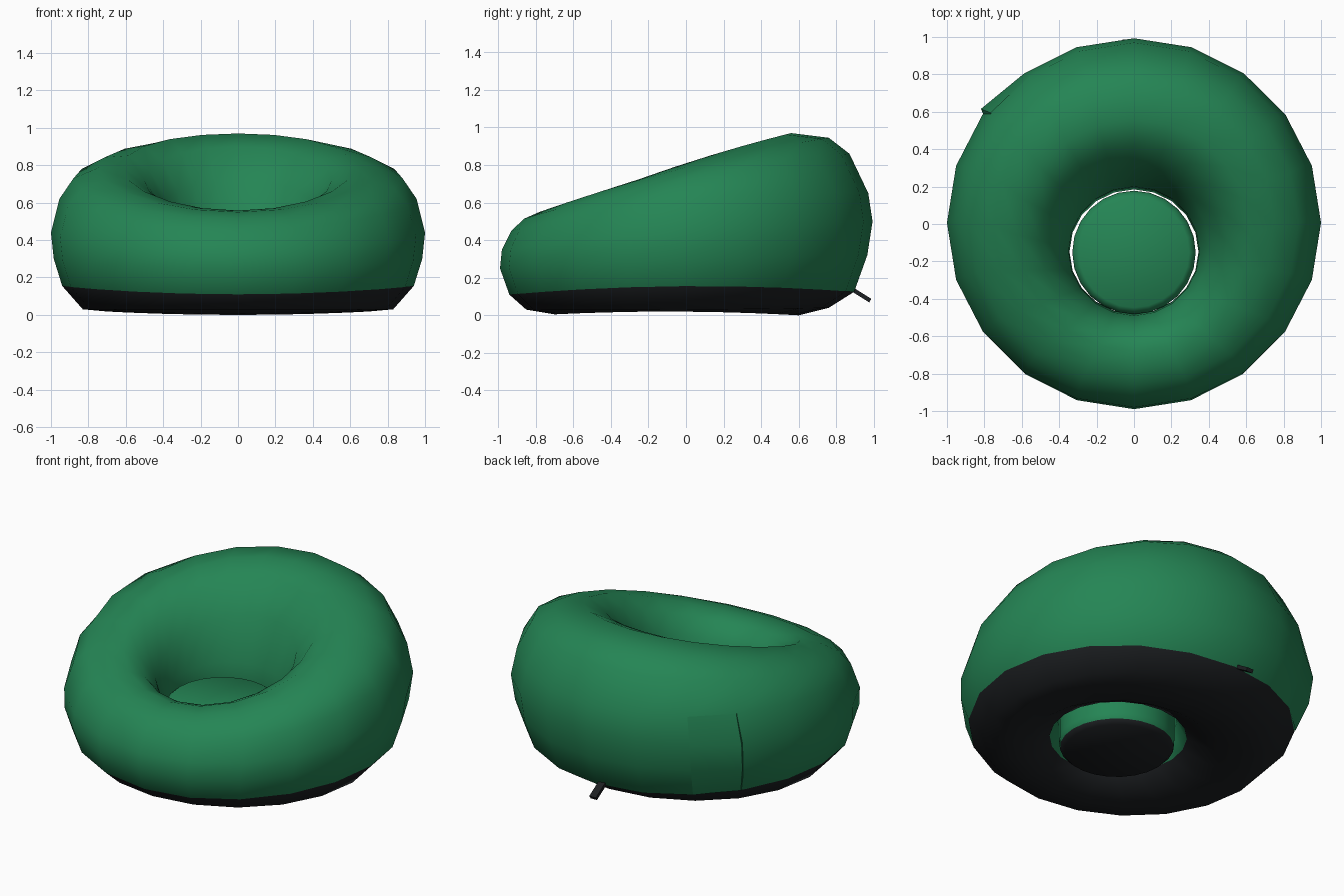
import bpy, bmesh, math
from mathutils import Vector

default = bpy.data.objects.get("Cube")
if default:
    bpy.data.objects.remove(default, do_unlink=True)


def make_material(name, colour):
    mat = bpy.data.materials.new(name)
    mat.use_nodes = True
    mat.diffuse_color = colour
    bsdf = next(n for n in mat.node_tree.nodes if n.type == 'BSDF_PRINCIPLED')
    bsdf.inputs["Base Color"].default_value = colour
    bsdf.inputs["Roughness"].default_value = 0.8
    return mat


green = make_material("green fabric", (0.018, 0.235, 0.09, 1))
black = make_material("black base fabric", (0.012, 0.014, 0.016, 1))


def finish(name, bm, materials, sharp_angle):
    bmesh.ops.recalc_face_normals(bm, faces=bm.faces)
    mesh = bpy.data.meshes.new(name)
    bm.to_mesh(mesh)
    bm.free()
    obj = bpy.data.objects.new(name, mesh)
    bpy.context.collection.objects.link(obj)
    for mat in materials:
        mesh.materials.append(mat)
    bpy.ops.object.select_all(action='DESELECT')
    obj.select_set(True)
    bpy.context.view_layer.objects.active = obj
    bpy.ops.object.shade_smooth_by_angle(angle=math.radians(sharp_angle))
    return obj


# Cushion cross-section: radius and height at the front, the side and the back
PROFILE = [
    (.7, .005, .72, .02, .6, 0),
    (.85, .03, .83, .03, .76, .04),
    (.94, .11, .94, .155, .895, .125),
    (.99, .25, .985, .3, .965, .32),
    (.98, .35, 1, .44, .993, .5),
    (.93, .45, .955, .62, .97, .65),
    (.86, .515, .88, .73, .87, .86),
    (.78, .55, .75, .785, .76, .945),
    (.68, .558, .62, .79, .56, .97),
    (.6, .53, .5, .72, .42, .9),
    (.53, .45, .4, .58, .29, .72),
    (.49, .33, .35, .4, .2, .45),
    (.48, .2, .345, .22, .185, .25),
    (.52, .1, .4, .12, .24, .13),
    (.6, .03, .55, .04, .4, .04),
]
BASE_BANDS = (0, 1, 13, 14)
SEGMENTS = 20


def cushion_point(row, angle, swell=0.0):
    """Point on an off-centre ellipse whose height tilts from front to back."""
    front_r, front_z, side_r, side_z, back_r, back_z = row
    c, s = math.cos(angle), math.sin(angle)
    middle = (back_r - front_r) / 2
    depth = (back_r + front_r) / 2
    tilt = (back_z - front_z) / 2
    bulge = (back_z + front_z) / 2 - side_z
    return Vector(((side_r + swell) * c,
                   middle + (depth + swell) * s,
                   side_z + tilt * s + bulge * s * s))


# Ring cushion with a black base
bm = bmesh.new()
loops = []
for row in PROFILE:
    loops.append([bm.verts.new(cushion_point(row, math.tau * i / SEGMENTS))
                  for i in range(SEGMENTS)])
for band, lower in enumerate(loops):
    upper = loops[(band + 1) % len(loops)]
    for i in range(SEGMENTS):
        j = (i + 1) % SEGMENTS
        face = bm.faces.new((lower[i], lower[j], upper[j], upper[i]))
        face.material_index = 1 if band in BASE_BANDS else 0
finish("ring_cushion", bm, (green, black), 80)

# Overlapping cloth fold at the back right
bm = bmesh.new()
seam, tail = math.radians(143), math.radians(126)
strips = []
for row, swell in zip(PROFILE[2:6], (.006, .025, .025, .004)):
    strips.append([bm.verts.new(cushion_point(row, seam + .03, -.03)),
                   bm.verts.new(cushion_point(row, seam, swell)),
                   bm.verts.new(cushion_point(row, tail, 0))])
for lower, upper in zip(strips, strips[1:]):
    for k in range(2):
        bm.faces.new((lower[k], lower[k + 1], upper[k + 1], upper[k]))
finish("seam_fold", bm, (green,), 40)

# Round pad filling the middle
bm = bmesh.new()
PAD = [(.3, .035), (.325, .06), (.33, .1), (.33, .32), (.32, .355), (.295, .375)]
rings = []
for radius, height in PAD:
    rings.append([bm.verts.new((radius * math.cos(math.tau * i / 24),
                                radius * math.sin(math.tau * i / 24) - .152,
                                height)) for i in range(24)])
for band, (lower, upper) in enumerate(zip(rings, rings[1:])):
    for i in range(24):
        j = (i + 1) % 24
        face = bm.faces.new((lower[i], lower[j], upper[j], upper[i]))
        face.material_index = 1 if band == 0 else 0
bm.faces.new(rings[0]).material_index = 1
bm.faces.new(rings[-1])
finish("centre_pad", bm, (green, black), 50)

# Small pull tab sticking out of the back of the base
bm = bmesh.new()
bmesh.ops.create_cube(bm, size=1)
bmesh.ops.scale(bm, vec=(.045, .12, .022), verts=bm.verts)
tab = finish("pull_tab", bm, (black,), 30)
tab.location = (-.04, .93, .11)
tab.rotation_euler.x = math.radians(-32)
